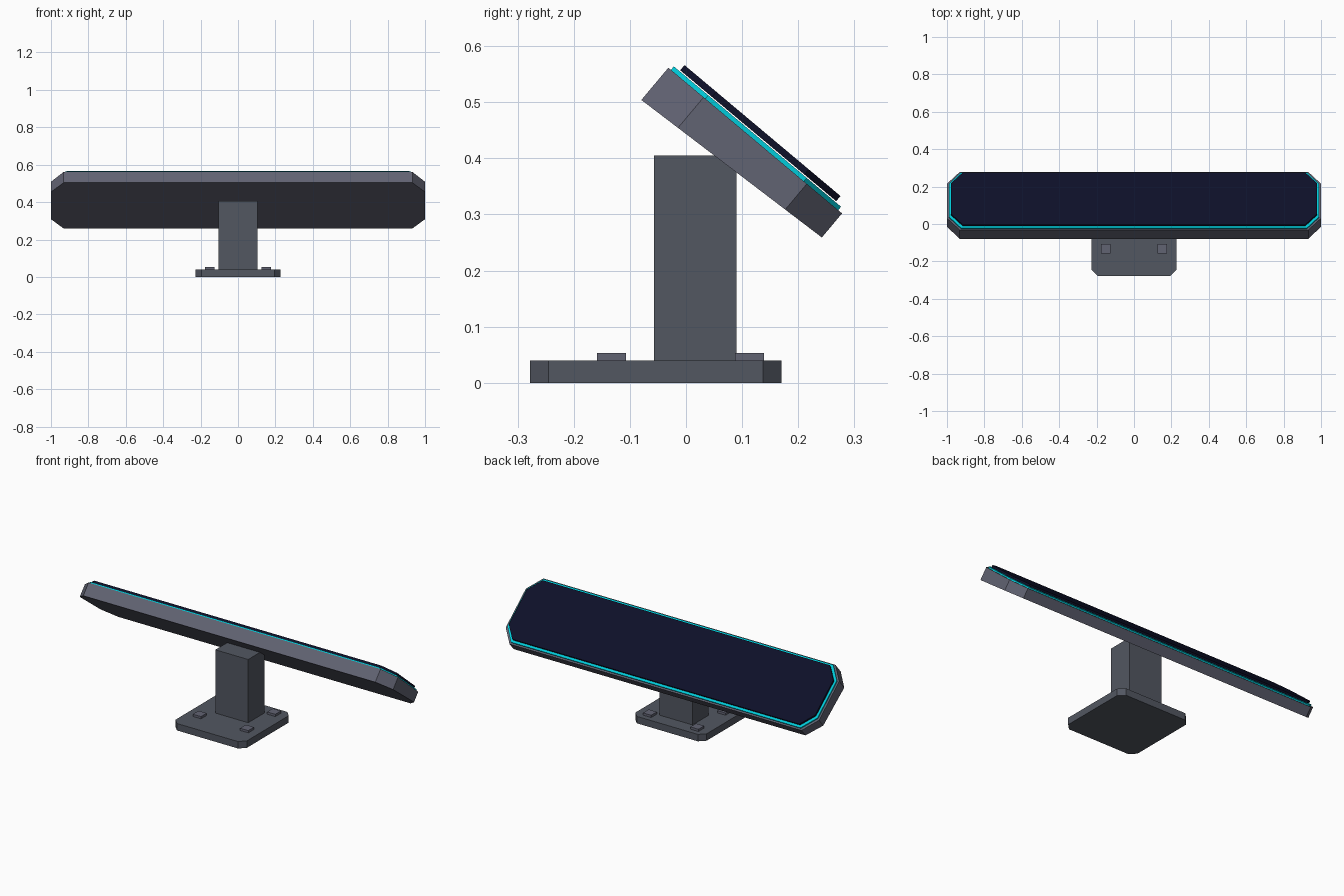
import bpy, bmesh
from math import radians, sin, cos

if "Cube" in bpy.data.objects:
    bpy.data.objects.remove(bpy.data.objects["Cube"])

TILT = radians(40)


def material(name, rgb):
    m = bpy.data.materials.new(name)
    m.diffuse_color = (*rgb, 1)
    m.use_nodes = True
    m.node_tree.nodes["Principled BSDF"].inputs["Base Color"].default_value = m.diffuse_color
    return m


def octagon(x, y0, y1, cx, cy):
    """Rectangle outline with cut corners, counter-clockwise."""
    return [(x - cx, y0), (x, y0 + cy), (x, y1 - cy), (x - cx, y1),
            (cx - x, y1), (-x, y1 - cy), (-x, y0 + cy), (cx - x, y0)]


def prism(name, outline, bottom, top, mat, place=lambda x, y, z: (x, y, z)):
    """Extrude an outline between two height functions of y."""
    bm = bmesh.new()
    lo = [bm.verts.new(place(x, y, bottom(y))) for x, y in outline]
    hi = [bm.verts.new(place(x, y, top(y))) for x, y in outline]
    bm.faces.new(lo)
    bm.faces.new(hi)
    n = len(outline)
    for i in range(n):
        j = (i + 1) % n
        bm.faces.new((lo[i], lo[j], hi[j], hi[i]))
    bmesh.ops.recalc_face_normals(bm, faces=bm.faces)
    me = bpy.data.meshes.new(name)
    bm.to_mesh(me)
    bm.free()
    me.materials.append(mat)
    ob = bpy.data.objects.new(name, me)
    bpy.context.collection.objects.link(ob)
    return ob


def flat(v):
    return lambda y: v


def tilted(x, u, n):
    """u runs down the slope towards the back, n is the slope normal."""
    return (x, u * cos(TILT) + n * sin(TILT), -u * sin(TILT) + n * cos(TILT))


def rect(x0, x1, y0, y1):
    return [(x0, y0), (x1, y0), (x1, y1), (x0, y1)]


housing = material("housing_grey", (0.12, 0.125, 0.17))
metal = material("stand_grey", (0.085, 0.095, 0.12))
cyan = material("cyan_trim", (0.0, 0.6, 0.7))
navy = material("navy_screen", (0.004, 0.005, 0.022))

# Stand: base plate, post and four bolts
prism("base_plate", octagon(0.228, -0.278, 0.17, 0.033, 0.033), flat(0), flat(0.04), metal)
prism("post", rect(-0.105, 0.105, -0.057, 0.09), flat(0.04), flat(0.405), metal)
for i, x in enumerate((-0.151, 0.151)):
    for j, y in enumerate((-0.133, 0.113)):
        prism(f"bolt_{i}{j}", rect(x - 0.026, x + 0.026, y - 0.026, y + 0.026),
              flat(0.04), flat(0.053), housing)

# Tilted panel: tapered housing, glowing trim and screen
U0, U1 = -0.385, 0.019
prism("panel_housing", octagon(1.0, U0, U1, 0.068, 0.082),
      lambda u: 0.335 + 0.019 * (u - U0) / (U1 - U0), flat(0.41), housing, tilted)
prism("panel_trim", octagon(0.99, -0.379, 0.01, 0.066, 0.08),
      flat(0.41), flat(0.418), cyan, tilted)
prism("screen", octagon(0.978, -0.366, -0.003, 0.062, 0.074),
      flat(0.42), flat(0.432), navy, tilted)
